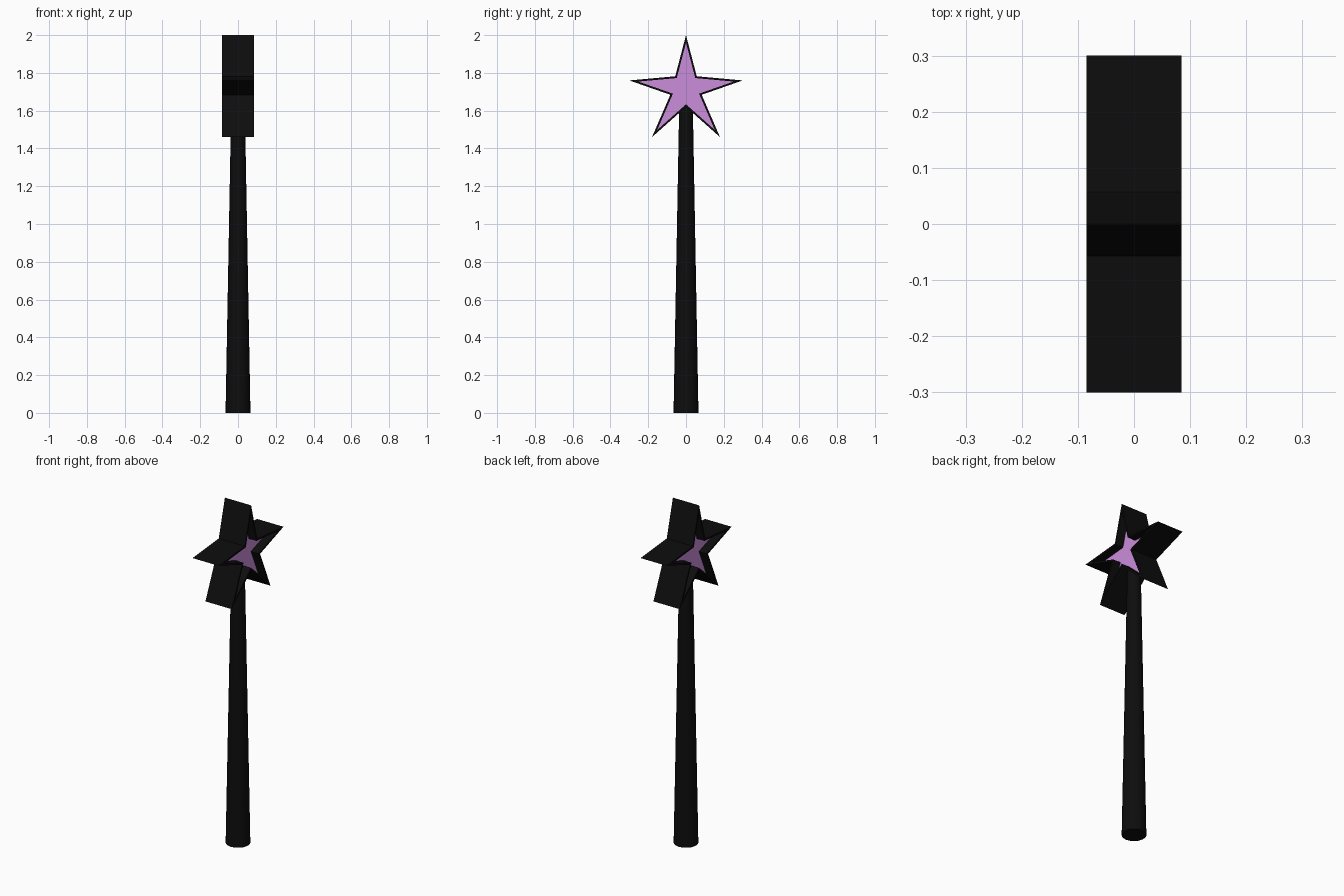
import bpy, bmesh

if "Cube" in bpy.data.objects:
    bpy.data.objects.remove(bpy.data.objects["Cube"])


def material(name, rgb):
    m = bpy.data.materials.new(name)
    m.diffuse_color = (*rgb, 1)
    m.use_nodes = True
    m.node_tree.nodes["Principled BSDF"].inputs["Base Color"].default_value = m.diffuse_color
    return m


black = material("black", (0.004, 0.004, 0.004))
purple = material("purple", (0.60, 0.27, 0.70))

# Tapered wand handle
TOP = 1.63
bpy.ops.mesh.primitive_cone_add(vertices=24, radius1=0.066, radius2=0.036,
                                depth=TOP, location=(0, 0, TOP / 2))
handle = bpy.context.object
handle.name = "handle"
handle.data.materials.append(black)
bpy.ops.object.shade_smooth_by_angle()

# Star outline: right half (y, z) from top tip to bottom notch, then mirrored
half = [(0, 2.0), (0.057, 1.782), (0.30, 1.76), (0.083, 1.684),
        (0.18, 1.46), (0, 1.62)]
outline = half + [(-y, z) for y, z in half[-2:0:-1]]
THICK, BORDER, RECESS = 0.085, 0.01, 0.05

bm = bmesh.new()
sides = [[bm.verts.new((x, y, z)) for y, z in outline] for x in (-THICK, THICK)]
panels = [bm.faces.new(s) for s in sides]
n = len(outline)
for i in range(n):
    j = (i + 1) % n
    bm.faces.new((sides[0][i], sides[0][j], sides[1][j], sides[1][i]))
bmesh.ops.recalc_face_normals(bm, faces=bm.faces[:])

# Thin rim, then a sunken coloured panel on both sides
for face in panels:
    bmesh.ops.inset_individual(bm, faces=[face], thickness=BORDER,
                               use_even_offset=True)
    bmesh.ops.inset_individual(bm, faces=[face], thickness=0.0, depth=-RECESS)
    face.material_index = 1

mesh = bpy.data.meshes.new("star")
bm.to_mesh(mesh)
bm.free()
mesh.materials.append(black)
mesh.materials.append(purple)
star = bpy.data.objects.new("star", mesh)
bpy.context.collection.objects.link(star)
